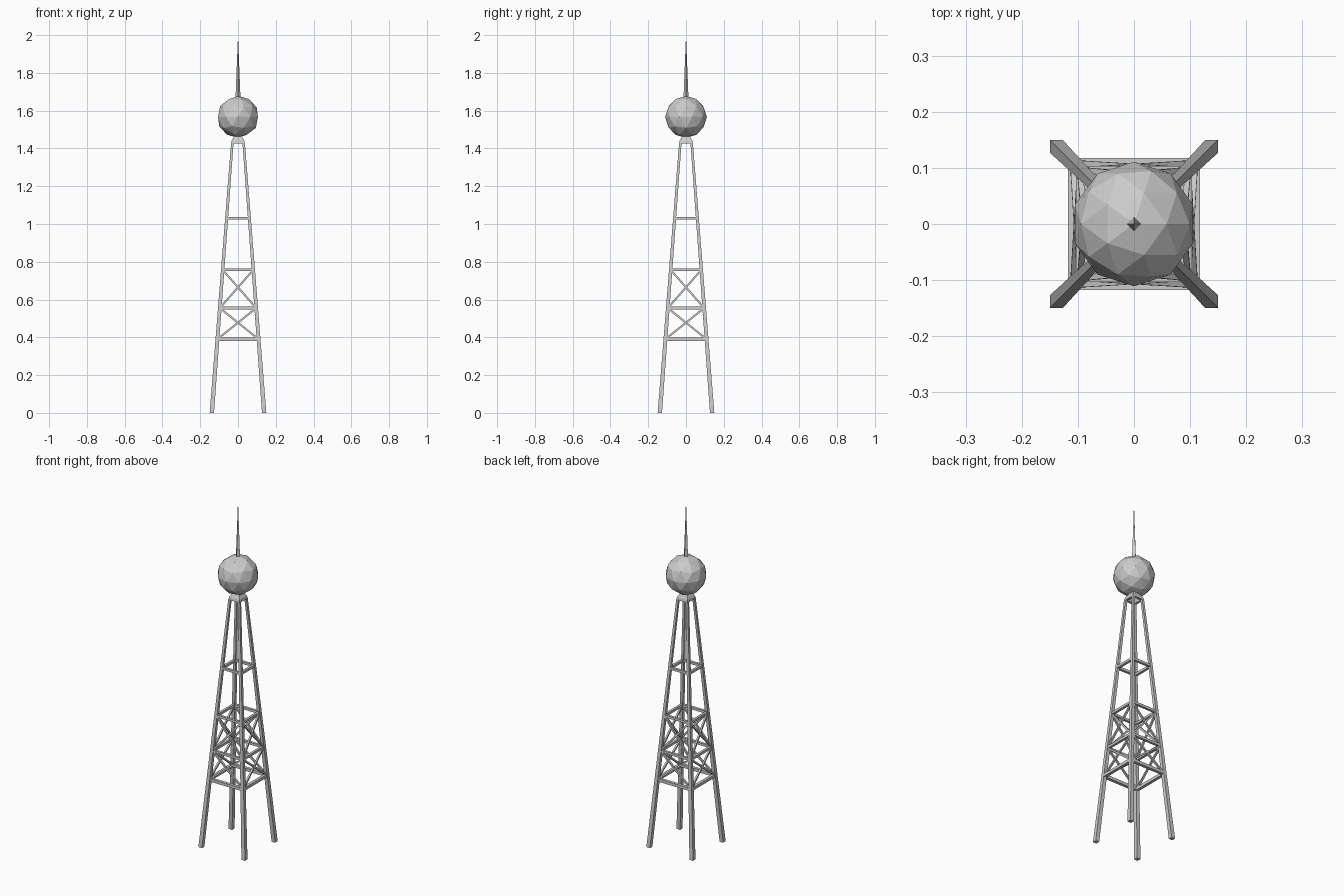
import bpy, bmesh
from mathutils import Vector, Matrix

if "Cube" in bpy.data.objects:
    bpy.data.objects.remove(bpy.data.objects["Cube"])

TOP = 1.43            # height where the legs meet the cap


def new_object(name, bm):
    bmesh.ops.recalc_face_normals(bm, faces=bm.faces)
    me = bpy.data.meshes.new(name)
    bm.to_mesh(me)
    bm.free()
    ob = bpy.data.objects.new(name, me)
    bpy.context.collection.objects.link(ob)
    return ob


def leg_centre(z):
    return 0.1385 + (0.030 - 0.1385) * z / TOP


def square(bm, cx, cy, z, h):
    return [bm.verts.new((cx + sx * h, cy + sy * h, z))
            for sx, sy in ((-1, -1), (1, -1), (1, 1), (-1, 1))]


def bridge(bm, a, b):
    for i in range(4):
        j = (i + 1) % 4
        bm.faces.new((a[i], a[j], b[j], b[i]))


def beam(bm, p, q, w, up):
    """Square bar from p to q."""
    p, q = Vector(p), Vector(q)
    d = (q - p).normalized()
    s = d.cross(Vector(up)).normalized() * w / 2
    t = d.cross(s).normalized() * w / 2
    rings = [[bm.verts.new(c + a * s + b * t)
              for a, b in ((-1, -1), (1, -1), (1, 1), (-1, 1))] for c in (p, q)]
    bridge(bm, *rings)
    bm.faces.new(rings[0])
    bm.faces.new(rings[1])


# Four tapering legs
for name, sx, sy in (("front_left", -1, -1), ("front_right", 1, -1),
                     ("back_right", 1, 1), ("back_left", -1, 1)):
    bm = bmesh.new()
    c0, c1 = leg_centre(0), leg_centre(TOP)
    a = square(bm, sx * c0, sy * c0, 0, 0.0115)
    b = square(bm, sx * c1, sy * c1, TOP, 0.0065)
    bridge(bm, a, b)
    bm.faces.new(a)
    bm.faces.new(b)
    new_object(name + "_leg", bm)

# Horizontal rails and crossed braces, repeated on all four sides
rails = [(0.39, 0.017), (0.555, 0.014), (0.757, 0.014), (1.031, 0.014)]
for side in range(4):
    rot = Matrix.Rotation(side * 1.5707963, 4, 'Z')
    bm = bmesh.new()
    for z, w in rails:
        c = leg_centre(z)
        beam(bm, (-c, -c, z), (c, -c, z), w, (0, 0, 1))
    bm.transform(rot)
    new_object(f"rails_{side + 1}", bm)

    bm = bmesh.new()
    for z0, z1 in ((0.39, 0.555), (0.555, 0.757)):
        c0, c1 = leg_centre(z0), leg_centre(z1)
        for s in (-1, 1):
            beam(bm, (-s * c0, -c0, z0), (s * c1, -c1, z1), 0.010, (0, 1, 0))
    bm.transform(rot)
    new_object(f"cross_braces_{side + 1}", bm)

# Hollow cap joining the legs to the ball
bm = bmesh.new()
outer = [square(bm, 0, 0, z, h) for z, h in
         ((1.425, 0.037), (1.44, 0.034), (1.47, 0.017))]
inner = [square(bm, 0, 0, z, h) for z, h in ((1.425, 0.024), (1.455, 0.014))]
bridge(bm, outer[0], outer[1])
bridge(bm, outer[1], outer[2])
bridge(bm, outer[0], inner[0])
bridge(bm, inner[0], inner[1])
bm.faces.new(outer[2])
bm.faces.new(inner[1])
new_object("cap", bm)

# Faceted ball
bm = bmesh.new()
bmesh.ops.create_icosphere(bm, subdivisions=2, radius=0.111,
                           matrix=Matrix.Translation((0, 0, 1.567)))
new_object("ball", bm)

# Four-sided spire
bm = bmesh.new()
bmesh.ops.create_cone(bm, cap_ends=True, segments=4, radius1=0.0135, radius2=0,
                      depth=0.34, matrix=Matrix.Translation((0, 0, 1.83)))
bmesh.ops.remove_doubles(bm, verts=bm.verts, dist=1e-5)
new_object("spire", bm)
